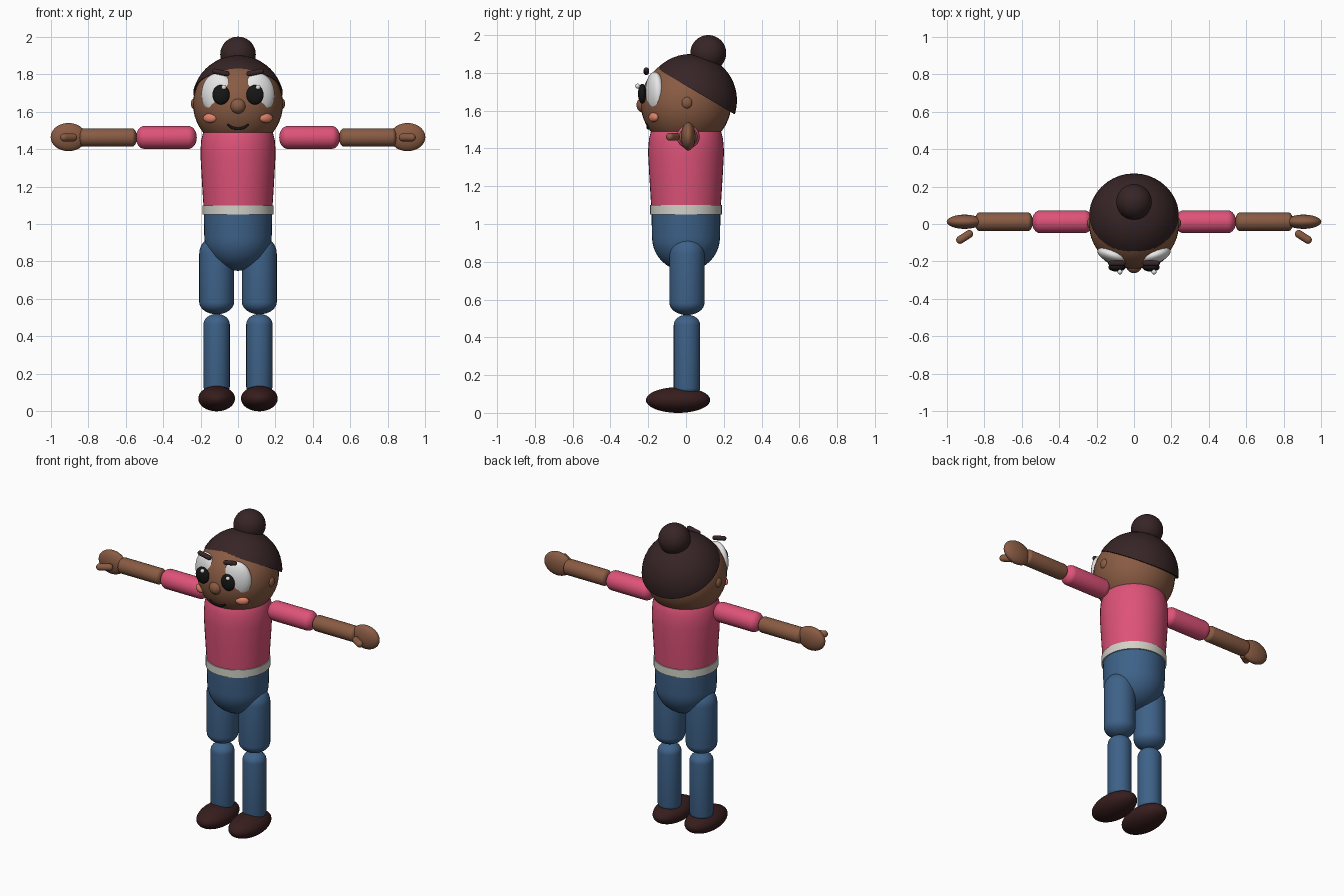
import bpy, bmesh, math
from mathutils import Vector, Matrix

if "Cube" in bpy.data.objects:
    bpy.data.objects.remove(bpy.data.objects["Cube"])


def material(name, rgb):
    m = bpy.data.materials.new(name)
    m.diffuse_color = (*rgb, 1)
    m.use_nodes = True
    m.node_tree.nodes["Principled BSDF"].inputs["Base Color"].default_value = m.diffuse_color
    return m


SKIN = material("brown_skin", (0.25, 0.105, 0.056))
PINK = material("pink_shirt", (0.73, 0.085, 0.19))
BLUE = material("denim_blue", (0.048, 0.122, 0.25))
HAIR = material("dark_brown_hair", (0.038, 0.018, 0.019))
SHOE = material("shoe_brown", (0.038, 0.012, 0.012))
BELT = material("belt_off_white", (0.64, 0.64, 0.58))
WHITE = material("eye_white", (0.83, 0.83, 0.83))
BLACK = material("black", (0.008, 0.008, 0.008))
CHEEK = material("cheek_coral", (0.75, 0.22, 0.14))


def finish(name, bm, mat, matrix):
    bmesh.ops.recalc_face_normals(bm, faces=bm.faces)
    me = bpy.data.meshes.new(name)
    bm.to_mesh(me)
    bm.free()
    me.materials.append(mat)
    ob = bpy.data.objects.new(name, me)
    bpy.context.collection.objects.link(ob)
    ob.matrix_world = matrix
    bpy.ops.object.select_all(action='DESELECT')
    ob.select_set(True)
    bpy.context.view_layer.objects.active = ob
    bpy.ops.object.shade_smooth_by_angle(angle=math.radians(40))
    return ob


def ellipsoid(name, loc, radii, mat, turn=0, cut=None):
    bm = bmesh.new()
    bmesh.ops.create_uvsphere(bm, u_segments=40, v_segments=24, radius=1)
    bmesh.ops.scale(bm, vec=radii, verts=bm.verts)
    if cut:
        geom = bm.verts[:] + bm.edges[:] + bm.faces[:]
        bmesh.ops.bisect_plane(bm, geom=geom, plane_co=cut[0],
                               plane_no=cut[1], clear_inner=True)
        bmesh.ops.holes_fill(bm, edges=[e for e in bm.edges if e.is_boundary])
    return finish(name, bm, mat, Matrix.Translation(loc) @ Matrix.Rotation(turn, 4, 'Z'))


def lathe(name, profile, mat, matrix=Matrix(), n=40):
    """Spin (radius, height) points around z; zero radius makes a pole."""
    bm = bmesh.new()
    rings = []
    for r, z in profile:
        if r < 1e-5:
            rings.append([bm.verts.new((0, 0, z))])
        else:
            rings.append([bm.verts.new((r * math.cos(2 * math.pi * i / n),
                                        r * math.sin(2 * math.pi * i / n), z))
                          for i in range(n)])
    for a, b in zip(rings, rings[1:]):
        for i in range(n):
            j = (i + 1) % n
            vs = [a[i % len(a)], a[j % len(a)], b[j % len(b)], b[i % len(b)]]
            bm.faces.new(list(dict.fromkeys(vs)))
    return finish(name, bm, mat, matrix)


def limb(name, a, b, r, mat, cap_a=None, cap_b=None):
    """Capsule from tip a to tip b, with elliptical caps."""
    a, b = Vector(a), Vector(b)
    length = (b - a).length
    ca, cb = cap_a or r, cap_b or r
    steps = [math.pi / 2 * i / 8 for i in range(9)]
    prof = [(r * math.sin(t), ca - ca * math.cos(t)) for t in steps]
    prof += [(r * math.cos(t), length - cb + cb * math.sin(t)) for t in steps]
    rot = (b - a).to_track_quat('Z', 'Y').to_matrix().to_4x4()
    return lathe(name, prof, mat, Matrix.Translation(a) @ rot, 32)


# Torso, belt and hips
lathe("shirt_torso", [(0, 1.07), (0.182, 1.07), (0.186, 1.12), (0.194, 1.25),
                      (0.2, 1.36), (0.2, 1.40), (0.196, 1.45), (0.186, 1.49),
                      (0.165, 1.53), (0.12, 1.56), (0, 1.58)], PINK)
lathe("belt", [(0, 1.05), (0.19, 1.05), (0.19, 1.1), (0, 1.1)], BELT)
arc = [math.pi / 2 * i / 10 for i in range(11)]
lathe("hips", [(0.18 * math.sin(t), 0.93 - 0.18 * math.cos(t)) for t in arc]
      + [(0.183, 1.07), (0, 1.07)], BLUE)

# Head, hair cap and bun
ellipsoid("head", (0, 0, 1.64), (0.24, 0.24, 0.24), SKIN)
ellipsoid("hair", (0, 0.025, 1.655), (0.245, 0.245, 0.245), HAIR,
          cut=((0, -0.165, 0.16), (0, 0.23, 0.39)))
ellipsoid("hair_bun", (0, 0.118, 1.905), (0.095, 0.095, 0.095), HAIR)
ellipsoid("nose", (0, -0.222, 1.63), (0.042, 0.04, 0.042), SKIN)

# Smiling mouth: a bent tube
curve = bpy.data.curves.new("mouth", 'CURVE')
curve.dimensions = '3D'
curve.bevel_depth = 0.009
curve.bevel_resolution = 3
curve.use_fill_caps = True
spline = curve.splines.new('POLY')
spline.points.add(12)
for i, p in enumerate(spline.points):
    t = math.pi * (0.08 + 0.84 * i / 12)
    p.co = (-0.055 * math.cos(t), -0.2, 1.545 - 0.036 * math.sin(t), 1)
curve.materials.append(BLACK)
bpy.context.collection.objects.link(bpy.data.objects.new("mouth", curve))

for s, side in ((-1, "right"), (1, "left")):
    # Face features
    ellipsoid(f"{side}_eye", (s * 0.108, -0.166, 1.693), (0.09, 0.044, 0.113), WHITE, s * 0.3)
    ellipsoid(f"{side}_pupil", (s * 0.091, -0.232, 1.69), (0.046, 0.022, 0.052), BLACK)
    ellipsoid(f"{side}_eye_glint", (s * 0.091 + 0.016, -0.256, 1.73), (0.013,) * 3, WHITE)
    limb(f"{side}_eyebrow", (s * 0.045, -0.21, 1.8), (s * 0.138, -0.21, 1.818), 0.014, HAIR)
    ellipsoid(f"{side}_cheek", (s * 0.15, -0.172, 1.565), (0.04, 0.02, 0.025), CHEEK, s * 0.5)
    ellipsoid(f"{side}_ear", (s * 0.23, 0.005, 1.642), (0.021, 0.029, 0.032), SKIN)
    # Arm
    limb(f"{side}_sleeve", (s * 0.22, 0.012, 1.462), (s * 0.545, 0.012, 1.462), 0.061, PINK, 0.045, 0.045)
    limb(f"{side}_forearm", (s * 0.54, 0.012, 1.462), (s * 0.85, 0.012, 1.462), 0.049, SKIN, 0.025, 0.025)
    ellipsoid(f"{side}_hand", (s * 0.905, 0.012, 1.464), (0.095, 0.038, 0.075), SKIN)
    limb(f"{side}_thumb", (s * 0.862, -0.042, 1.462), (s * 0.946, -0.096, 1.462), 0.021, SKIN)
    # Leg
    limb(f"{side}_thigh", (s * 0.114, 0.005, 0.935), (s * 0.114, 0.005, 0.518), 0.093, BLUE, 0.093, 0.065)
    limb(f"{side}_shin", (s * 0.114, 0.005, 0.52), (s * 0.114, 0.005, 0.09), 0.07, BLUE, 0.055, 0.04)
    ellipsoid(f"{side}_shoe", (s * 0.114, -0.042, 0.068), (0.098, 0.17, 0.068), SHOE)
